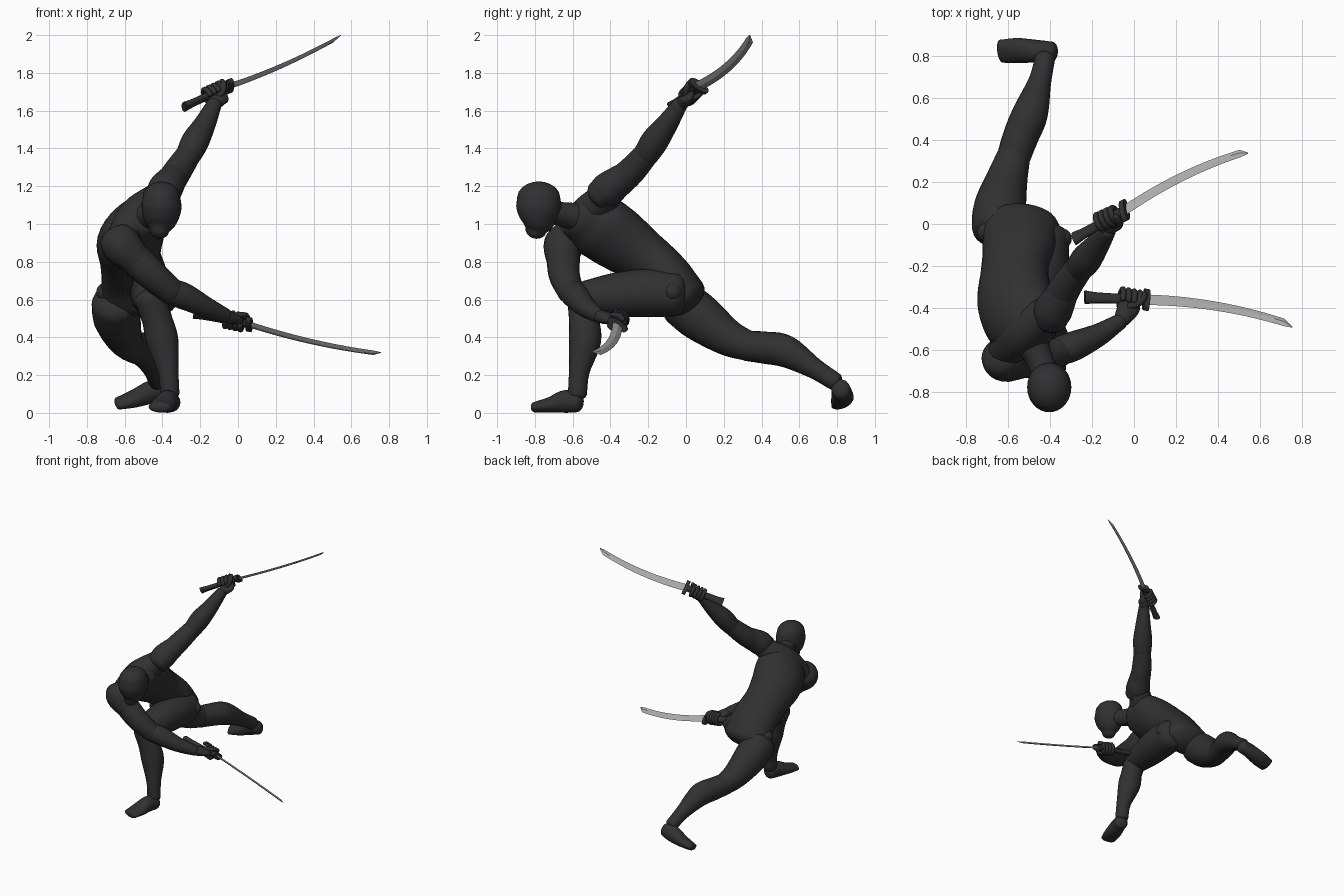
import bpy, bmesh, math
from mathutils import Vector

if "Cube" in bpy.data.objects:
    bpy.data.objects.remove(bpy.data.objects["Cube"])


def material(name, c):
    m = bpy.data.materials.new(name)
    m.diffuse_color = (c, c, c, 1)
    m.use_nodes = True
    m.node_tree.nodes["Principled BSDF"].inputs["Base Color"].default_value = m.diffuse_color
    return m


DARK = material("dark charcoal", 0.03)
STEEL = material("steel grey", 0.45)


def finish(name, bm, mat, smooth=True):
    bmesh.ops.recalc_face_normals(bm, faces=bm.faces[:])
    me = bpy.data.meshes.new(name)
    bm.to_mesh(me)
    bm.free()
    for f in me.polygons:
        f.use_smooth = smooth
    me.materials.append(mat)
    ob = bpy.data.objects.new(name, me)
    bpy.context.collection.objects.link(ob)
    if smooth:
        bpy.context.view_layer.objects.active = ob
        ob.select_set(True)
        bpy.ops.object.shade_smooth_by_angle(angle=math.radians(50))
        ob.select_set(False)
    return ob


def skin_rings(bm, rings):
    vs = [[bm.verts.new(v) for v in r] for r in rings]
    n = len(vs[0])
    for a, b in zip(vs, vs[1:]):
        for i in range(n):
            bm.faces.new((a[i], a[(i + 1) % n], b[(i + 1) % n], b[i]))
    bm.faces.new(vs[0][::-1])
    bm.faces.new(vs[-1])


def loft(name, pts, s0=(1, 0, 0), s1=None, cap=0.6, n=24, steps=5, mat=DARK):
    """Smooth body through (x, y, z, half width, half depth) stations."""
    P = [tuple(p) if len(p) == 5 else tuple(p) + (p[3],) for p in pts]
    P = [[2 * a - b for a, b in zip(P[0], P[1])]] + P + [[2 * a - b for a, b in zip(P[-1], P[-2])]]
    C = []
    for k in range(1, len(P) - 2):
        last = k == len(P) - 3
        for j in range(steps + (1 if last else 0)):
            t = j / steps
            C.append([0.5 * (2 * b + (c - a) * t + (2 * a - 5 * b + 4 * c - d) * t * t
                             + (3 * b - a - 3 * c + d) * t ** 3)
                      for a, b, c, d in zip(P[k - 1], P[k], P[k + 1], P[k + 2])])
    s0, s1 = Vector(s0), Vector(s1 or s0)
    rings = []
    N = len(C) - 1

    def ring(i, scale=1, off=0):
        c = Vector(C[i][:3])
        tan = (Vector(C[min(i + 1, N)][:3]) - Vector(C[max(i - 1, 0)][:3])).normalized()
        s = s0.lerp(s1, i / N)
        s = (s - tan * s.dot(tan)).normalized()
        u = tan.cross(s)
        c += tan * off
        return [c + s * math.cos(a) * C[i][3] * scale + u * math.sin(a) * C[i][4] * scale
                for a in (2 * math.pi * q / n for q in range(n))]

    dome = [math.radians(a) for a in (20, 40, 60, 75, 86)] if cap else []
    h0, h1 = cap * min(C[0][3:]), cap * min(C[N][3:])
    rings += [ring(0, math.cos(a), -h0 * math.sin(a)) for a in reversed(dome)]
    rings += [ring(i) for i in range(N + 1)]
    rings += [ring(N, math.cos(a), h1 * math.sin(a)) for a in dome]
    bm = bmesh.new()
    skin_rings(bm, rings)
    return finish(name, bm, mat)


def ball(name, c, r):
    bm = bmesh.new()
    bmesh.ops.create_uvsphere(bm, u_segments=24, v_segments=14, radius=r)
    bmesh.ops.translate(bm, verts=bm.verts, vec=c)
    return finish(name, bm, DARK)


# Twisted torso, shoulder girdle, neck and head
loft("torso", [(-.54, -.01, .61, .185, .125), (-.55, -.10, .72, .175, .13),
               (-.57, -.22, .82, .165, .14), (-.57, -.36, .92, .19, .155),
               (-.53, -.48, 1.0, .19, .14), (-.49, -.56, 1.04, .13, .10)],
     (1, -.1, .1), (.49, .56, .66), n=32)
loft("shoulder_girdle", [(-.62, -.61, .92, .08), (-.53, -.52, 1.04, .105), (-.41, -.42, 1.15, .08)],
     (0, .8, -.6))
loft("neck", [(-.50, -.54, 1.03, .085), (-.45, -.65, 1.05, .065), (-.41, -.75, 1.07, .065)])
loft("head", [(-.415, -.795, .965, .05, .055), (-.41, -.785, 1.01, .085, .09),
              (-.405, -.78, 1.08, .105, .118), (-.405, -.78, 1.14, .10, .114)], cap=.85, n=32)

# Legs: front leg is deeply bent, back leg is stretched behind
loft("front_thigh", [(-.43, -.06, .63, .12), (-.44, -.22, .635, .128),
                     (-.455, -.38, .625, .115), (-.465, -.53, .61, .09)], (0, 0, 1))
loft("front_shin", [(-.465, -.545, .61, .085), (-.43, -.54, .50, .08), (-.40, -.535, .38, .085),
                    (-.37, -.565, .22, .055), (-.36, -.575, .10, .05)])
loft("front_foot", [(-.355, -.575, .055, .052, .052), (-.375, -.64, .06, .055, .06),
                    (-.395, -.72, .042, .066, .042), (-.415, -.80, .03, .06, .028)])
loft("back_thigh", [(-.65, -.02, .58, .125), (-.64, .08, .50, .125), (-.605, .22, .40, .098),
                    (-.57, .34, .35, .078)])
loft("back_shin", [(-.575, .32, .355, .08), (-.54, .42, .345, .085), (-.495, .53, .325, .085),
                   (-.45, .68, .235, .055), (-.425, .79, .165, .048)])
loft("back_foot", [(-.395, .82, .125, .05, .055), (-.46, .825, .11, .052, .062),
                   (-.55, .828, .075, .062, .045), (-.635, .825, .05, .058, .028)], (0, .92, .38))
ball("left_hip_joint", (-.347, -.07, .64), .05)
ball("right_hip_joint", (-.70, -.04, .64), .05)

# Arms: left raised behind, right swept low across the body
loft("left_shoulder", [(-.40, -.46, 1.15, .08), (-.385, -.41, 1.185, .092), (-.34, -.33, 1.25, .075)])
loft("left_upper_arm", [(-.37, -.38, 1.20, .08), (-.32, -.29, 1.28, .075), (-.26, -.21, 1.37, .066)])
loft("left_forearm", [(-.26, -.21, 1.37, .068), (-.225, -.165, 1.44, .073),
                      (-.175, -.10, 1.53, .058), (-.125, -.03, 1.635, .04)])
loft("right_shoulder", [(-.635, -.63, .92, .10), (-.61, -.65, .88, .105), (-.54, -.655, .81, .085)])
loft("right_upper_arm", [(-.58, -.65, .85, .09), (-.46, -.645, .735, .083), (-.35, -.61, .64, .07)])
loft("right_forearm", [(-.35, -.605, .64, .07), (-.28, -.58, .615, .07),
                       (-.17, -.53, .56, .055), (-.065, -.465, .515, .038)])


def sword(side, base, tip, pommel):
    """Curved blade with clipped tip, guard and flared handle."""
    base, tip, pommel = Vector(base), Vector(tip), Vector(pommel)
    d = (tip - base).normalized()
    b = Vector((-.05, .8, -.5))
    b = (b - d * b.dot(d)).normalized()
    k = d.cross(b)
    rings = []
    for i in range(15):
        t = i / 14 * .94
        w = .03 - .009 * t
        c = base.lerp(tip, t) + b * (.13 * t * (1 - t) + .012 * t)
        rings.append([c + b * w, c + k * .007, c - b * w, c - k * .007])
    rings.append([tip + b * .003, tip + k * .001, tip - b * .003, tip - k * .001])
    bm = bmesh.new()
    skin_rings(bm, rings)
    finish(side + "_blade", bm, STEEL, False)

    def station(p, w, h):
        return tuple(p) + (w, h)
    loft(side + "_guard", [station(base - d * .015, .06, .026), station(base + d * .012, .06, .026)],
         b, cap=0, steps=1)
    loft(side + "_handle", [station(pommel, .037, .022), station(pommel.lerp(base, .2), .029, .019),
                            station(pommel.lerp(base, .6), .026, .018), station(base, .027, .019)],
         b, cap=0, n=12)
    return d


def hand(side, grip, d, palm, wrist):
    """Palm behind the grip with four fingers and a thumb wrapped around it."""
    grip, p, wrist = Vector(grip), Vector(palm), Vector(wrist)
    p = (p - d * p.dot(d)).normalized()
    q = d.cross(p)
    mid = grip + p * .04
    loft(side + "_palm", [tuple(wrist) + (.038, .034), tuple(wrist.lerp(mid, .5)) + (.048, .033),
                          tuple(mid) + (.055, .028), tuple(grip + p * .025) + (.052, .026)], d)
    for i in range(4):
        c = grip + d * (i - 1.5) * .028
        loft(f"{side}_finger_{i + 1}",
             [tuple(c + p * math.cos(a) * .042 + q * math.sin(a) * .04) + (.014,)
              for a in (math.radians(x) for x in (40, 90, 140, 190, 240, 285))],
             d, cap=1, n=10, steps=2)
    loft(side + "_thumb",
         [tuple(grip + d * s + p * math.cos(a) * .042 + q * math.sin(a) * .042) + (.016,)
          for s, a in ((.0, -.5), (.035, -1.0), (.055, -1.7), (.06, -2.3))], d, cap=1, n=10, steps=3)


# Swords and the hands that hold them
d = sword("upper", (-.045, .065, 1.73), (.545, .338, 2.0), (-.285, -.07, 1.62))
hand("left", (-.125, .025, 1.692), d, (0, -.5, -.8), (-.12, -.02, 1.64))
d = sword("lower", (.06, -.362, .468), (.757, -.493, .32), (-.235, -.35, .525))
hand("right", (-.02, -.36, .487), d, (0, -1, .2), (-.06, -.46, .512))
